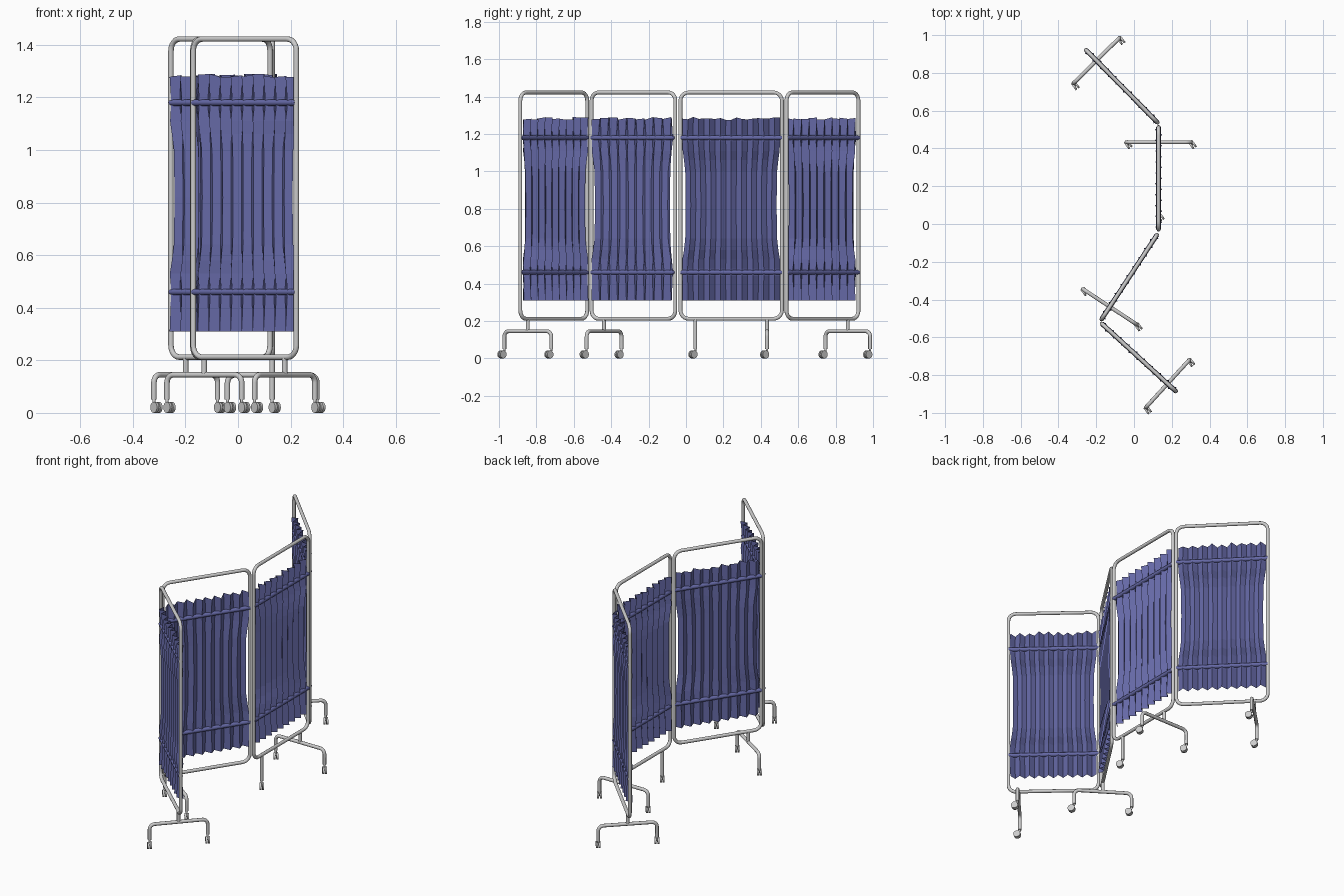
import bpy, bmesh, math, random
from mathutils import Vector, Matrix

if "Cube" in bpy.data.objects:
    bpy.data.objects.remove(bpy.data.objects["Cube"])

random.seed(4)
R = 0.0105                      # tube radius
Z_LOW, Z_HIGH = 0.212, 1.422    # frame tube centre heights
RODS = (0.46, 1.18)

blue = bpy.data.materials.new("curtain_blue")
blue.diffuse_color = (0.13, 0.14, 0.38, 1)
blue.use_nodes = True
blue.node_tree.nodes["Principled BSDF"].inputs["Base Color"].default_value = blue.diffuse_color


def fillet(pts, r, cyclic, n=6):
    """Round the corners of a polyline."""
    out, m = [], len(pts)
    for i, p in enumerate(pts):
        if not cyclic and i in (0, m - 1):
            out.append(p)
            continue
        a = p + (pts[i - 1] - p).normalized() * r
        b = p + (pts[(i + 1) % m] - p).normalized() * r
        c = a + b - p
        for k in range(n + 1):
            t = k / n * math.pi / 2
            out.append(c + (a - c) * math.cos(t) + (b - c) * math.sin(t))
    return out


def tube(name, pts, r=R, corner=0.0, cyclic=False, mat=None):
    pts = [Vector(p) for p in pts]
    if corner:
        pts = fillet(pts, corner, cyclic)
    cu = bpy.data.curves.new(name, 'CURVE')
    cu.dimensions = '3D'
    cu.bevel_depth, cu.bevel_resolution, cu.use_fill_caps = r, 3, True
    sp = cu.splines.new('POLY')
    sp.points.add(len(pts) - 1)
    for q, p in zip(sp.points, pts):
        q.co = (*p, 1)
    sp.use_cyclic_u = cyclic
    ob = bpy.data.objects.new(name, cu)
    bpy.context.collection.objects.link(ob)
    bpy.ops.object.select_all(action='DESELECT')
    ob.select_set(True)
    bpy.context.view_layer.objects.active = ob
    bpy.ops.object.convert(target='MESH')
    bpy.ops.object.shade_smooth_by_angle(angle=math.radians(50))
    if mat:
        bpy.context.object.data.materials.append(mat)


def caster(name, x, y):
    """Twin wheel with a short swivel arm, trailing towards +x -y."""
    d = Vector((0.6, -0.8, 0))
    c = Vector((x, y, 0.021)) + d * 0.016
    axis = Vector((0.8, 0.6, 0))
    rot = Vector((0, 0, 1)).rotation_difference(axis).to_matrix().to_4x4()
    bm = bmesh.new()
    for s in (-1, 1):
        bmesh.ops.create_cone(bm, cap_ends=True, segments=20, radius1=0.021, radius2=0.021,
                              depth=0.011, matrix=Matrix.Translation(c + axis * s * 0.008) @ rot)
    me = bpy.data.meshes.new(name + "_wheels")
    bm.to_mesh(me)
    bm.free()
    ob = bpy.data.objects.new(name + "_wheels", me)
    bpy.context.collection.objects.link(ob)
    bpy.context.view_layer.objects.active = ob
    ob.select_set(True)
    bpy.ops.object.shade_smooth_by_angle(angle=math.radians(40))
    tube(name + "_swivel", [(x, y, 0.06), (x, y, 0.042), c], r=0.006)


def curtain(name, mid, u, v, half):
    """Zigzag pleated cloth: (height, width factor, pleat depth) rows."""
    rows = [(0.31, 0.98, 0.018), (0.44, 0.985, 0.010), (0.48, 0.985, 0.010),
            (0.53, 0.98, 0.017), (0.58, 0.95, 0.014), (0.64, 0.925, 0.010),
            (0.82, 0.915, 0.009), (1.00, 0.925, 0.010), (1.06, 0.95, 0.014),
            (1.11, 0.975, 0.017), (1.16, 0.985, 0.010), (1.20, 0.985, 0.010),
            (1.283, 0.98, 0.018)]
    n = 18
    bm = bmesh.new()
    grid = []
    for z, w, d in rows:
        line = []
        for i in range(n + 1):
            t = (2 * i / n - 1) * (half - 0.006) * w
            h = z + (random.uniform(-0.008, 0.008) if z > 1.25 else 0)
            p = mid + u * t + v * (d if i % 2 else -d)
            line.append(bm.verts.new((p.x, p.y, h)))
        grid.append(line)
    for a, b in zip(grid, grid[1:]):
        for i in range(n):
            bm.faces.new((a[i], a[i + 1], b[i + 1], b[i]))
    me = bpy.data.meshes.new(name)
    bm.to_mesh(me)
    bm.free()
    me.materials.append(blue)
    bpy.context.collection.objects.link(bpy.data.objects.new(name, me))


# Panels: foot-side post, other post (tube centres seen from above)
panels = {
    "front_panel": ((0.222, -0.886), (-0.170, -0.528)),
    "second_panel": ((-0.172, -0.505), (0.122, -0.057)),
    "third_panel": ((0.130, 0.513), (0.130, -0.030)),
    "rear_panel": ((-0.255, 0.922), (0.125, 0.537)),
}
for name, (a, b) in panels.items():
    a, b = Vector((*a, 0)), Vector((*b, 0))
    u = (b - a).normalized()
    v = Vector((-u.y, u.x, 0))
    up = Vector((0, 0, 1))
    half = (b - a).length / 2

    # Rounded tube frame
    tube(name + "_frame", [a + up * Z_LOW, b + up * Z_LOW, b + up * Z_HIGH, a + up * Z_HIGH],
         corner=0.045, cyclic=True)

    # Cloth and rod sleeves
    curtain(name + "_curtain", (a + b) / 2, u, v, half)
    for z, tag in zip(RODS, ("lower", "upper")):
        tube(f"{name}_{tag}_rod_sleeve", [a + up * z, b + up * z], r=0.0125, mat=blue)

    # Crosswise foot with two legs on casters
    f = a + u * (0.06 if name == "front_panel" else 0.08)
    tube(name + "_foot_stem", [f + up * Z_LOW, f + up * 0.145])
    e1, e2 = f - v * 0.17, f + v * 0.17
    tube(name + "_foot", [e1 + up * 0.05, e1 + up * 0.145, e2 + up * 0.145, e2 + up * 0.05],
         corner=0.03)
    caster(name + "_caster_a", e1.x, e1.y)
    caster(name + "_caster_b", e2.x, e2.y)

# Extra straight leg under the third panel
tube("straight_leg", [(0.13, 0.05, Z_LOW), (0.13, 0.05, 0.05)])
caster("straight_leg_caster", 0.13, 0.05)
